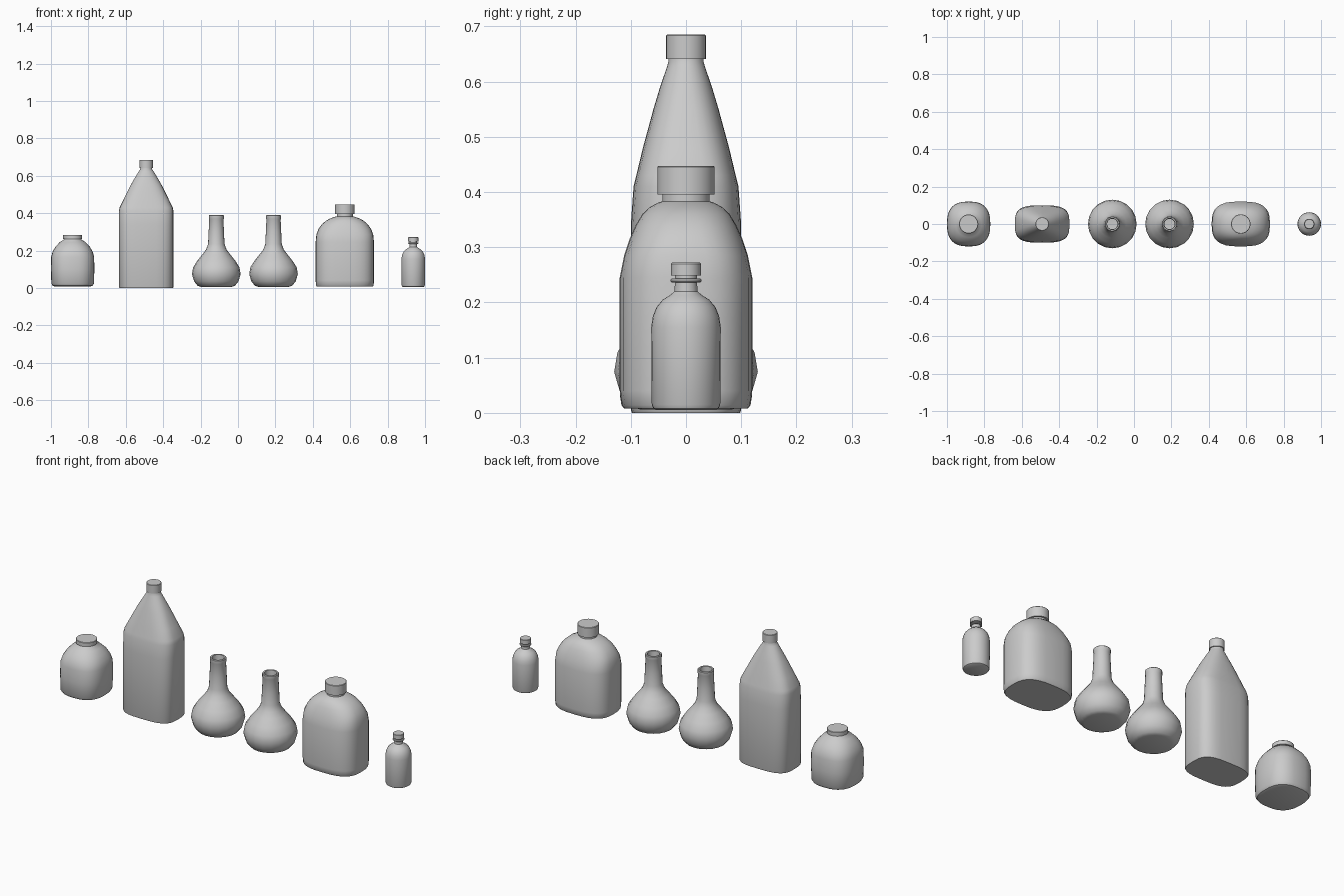
import bpy, bmesh
from math import cos, sin, pi, copysign, radians


def loft(name, x, sections, n=2.0, sides=32, cap_top=True):
    """Stack of superellipse rings (z, rx, ry) blending to round where rx == ry is small."""
    bm = bmesh.new()
    rings = []
    for s in sections:
        z, rx, ry = s[0], s[1], s[2]
        e = 2 / (s[3] if len(s) > 3 else n)
        ring = []
        for i in range(sides):
            c, d = cos(2 * pi * i / sides), sin(2 * pi * i / sides)
            ring.append(bm.verts.new((x + rx * copysign(abs(c) ** e, c),
                                      ry * copysign(abs(d) ** e, d), z)))
        rings.append(ring)
    for a, b in zip(rings, rings[1:]):
        for i in range(sides):
            j = (i + 1) % sides
            bm.faces.new((a[i], a[j], b[j], b[i]))
    bm.faces.new(rings[0][::-1])
    if cap_top:
        bm.faces.new(rings[-1])
    mesh = bpy.data.meshes.new(name)
    bm.to_mesh(mesh)
    bm.free()
    ob = bpy.data.objects.new(name, mesh)
    bpy.context.collection.objects.link(ob)
    bpy.ops.object.select_all(action='DESELECT')
    ob.select_set(True)
    bpy.context.view_layer.objects.active = ob
    bpy.ops.object.shade_smooth_by_angle(angle=radians(35))
    return ob


def lathe(name, x, profile, **kw):
    return loft(name, x, [(z, r, r) for z, r in profile], **kw)


def cap(name, x, z0, z1, r):
    return lathe(name, x, [(z0, r), (z1 - 0.002, r), (z1, r - 0.002)])


# squat jar with flat lid
lathe_x = -0.884
loft("jar_body", lathe_x, [
    (0.008, 0.095, 0.098), (0.012, 0.107, 0.111), (0.024, 0.114, 0.119), (0.10, 0.116, 0.12),
    (0.165, 0.115, 0.119), (0.195, 0.107, 0.111, 2.4), (0.22, 0.092, 0.096, 2.3),
    (0.245, 0.069, 0.071, 2.1), (0.258, 0.048, 0.048, 2), (0.266, 0.044, 0.044, 2)], n=2.6)
cap("jar_lid", lathe_x, 0.263, 0.284, 0.051)

# tall tapered bottle
tall_x = -0.491
loft("tall_bottle_body", tall_x, [
    (0.0, 0.143, 0.098), (0.006, 0.146, 0.1), (0.34, 0.146, 0.1), (0.41, 0.146, 0.095),
    (0.43, 0.142, 0.09), (0.48, 0.118, 0.078, 2.9), (0.55, 0.083, 0.059, 2.5),
    (0.59, 0.06, 0.047, 2.2), (0.625, 0.039, 0.035, 2), (0.635, 0.032, 0.032, 2),
    (0.645, 0.031, 0.031, 2)], n=3.3)
cap("tall_bottle_cap", tall_x, 0.641, 0.685, 0.036)

# pair of open round flasks, with a lip folded into the mouth
for side, x in (("left", -0.116), ("right", 0.19)):
    lathe("flask_" + side, x, [
        (0.006, 0.082), (0.012, 0.1), (0.036, 0.119), (0.074, 0.13), (0.11, 0.124),
        (0.145, 0.102), (0.18, 0.074), (0.205, 0.055), (0.235, 0.044), (0.30, 0.041),
        (0.365, 0.038), (0.37, 0.04), (0.387, 0.04), (0.39, 0.037), (0.389, 0.03), (0.36, 0.028)],
        sides=20, cap_top=False)

# broad flat bottle
broad_x = 0.571
loft("broad_bottle_body", broad_x, [
    (0.008, 0.15, 0.112), (0.014, 0.154, 0.117), (0.04, 0.156, 0.12), (0.245, 0.156, 0.12),
    (0.285, 0.152, 0.112), (0.315, 0.141, 0.102, 2.6), (0.34, 0.123, 0.091, 2.5),
    (0.36, 0.1, 0.079, 2.3), (0.372, 0.077, 0.066, 2.1), (0.38, 0.054, 0.052, 2),
    (0.383, 0.043, 0.043, 2), (0.4, 0.043, 0.043, 2)], n=2.9)
cap("broad_bottle_cap", broad_x, 0.395, 0.447, 0.052)

# small vial with neck flange
vial_x = 0.937
lathe("vial_body", vial_x, [
    (0.005, 0.054), (0.008, 0.059), (0.015, 0.062), (0.155, 0.063), (0.175, 0.06),
    (0.192, 0.053), (0.205, 0.042), (0.213, 0.029), (0.22, 0.021), (0.236, 0.02), (0.255, 0.02)])
lathe("vial_flange", vial_x, [(0.236, 0.026), (0.238, 0.028), (0.241, 0.028), (0.243, 0.026)])
cap("vial_cap", vial_x, 0.249, 0.272, 0.027)
